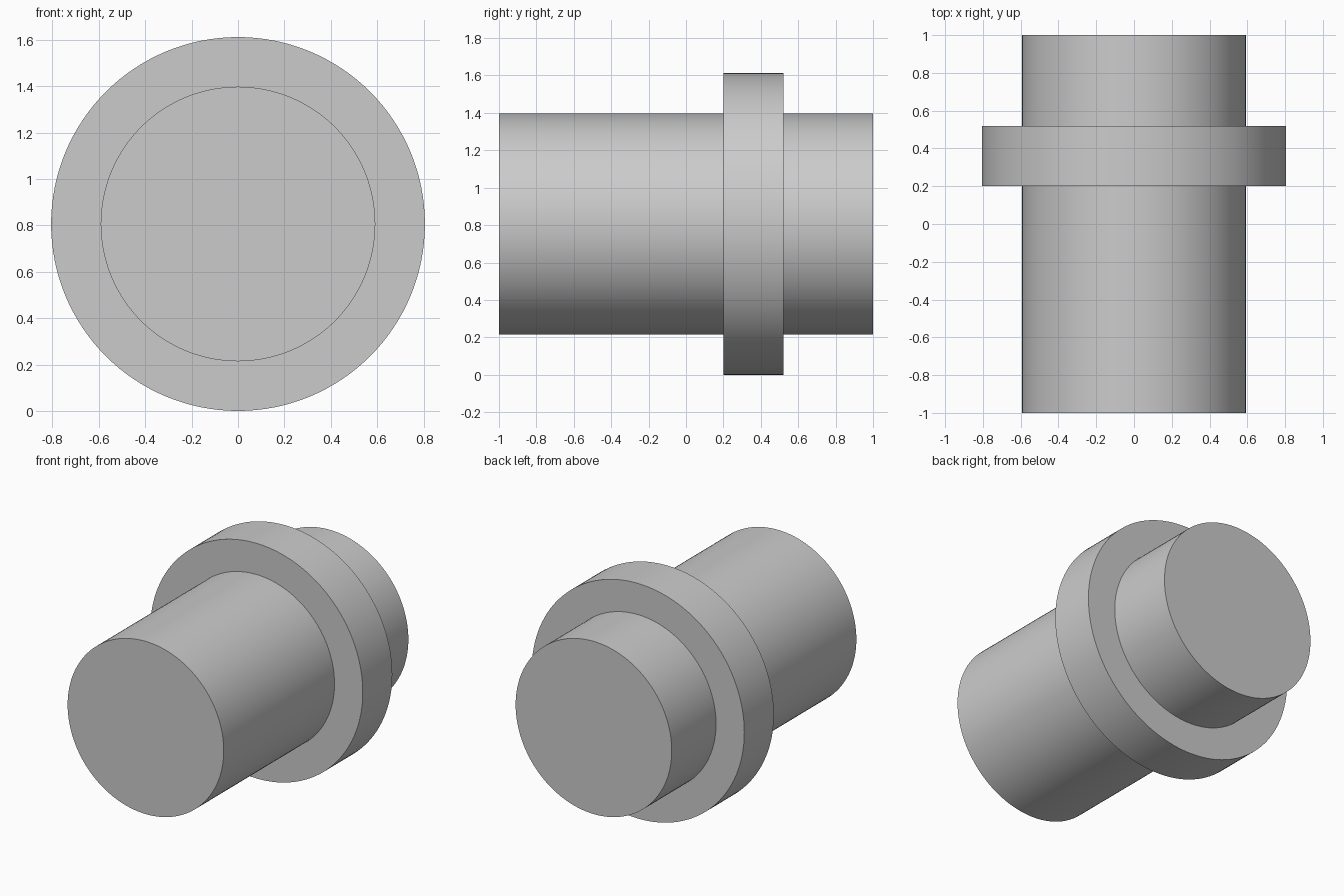
import bpy
import bmesh
import math
from mathutils import Matrix, Vector

cube = bpy.data.objects.get("Cube")
if cube:
    bpy.data.objects.remove(cube, do_unlink=True)

SEGMENTS = 128
SHAFT_R, FLANGE_R = 0.592, 0.806
FLANGE_FRONT, FLANGE_BACK = 0.2, 0.52

# Single plain grey
grey = bpy.data.materials.new("light_grey")
grey.use_nodes = True
colour = (0.6, 0.6, 0.6, 1)
grey.diffuse_color = colour
grey.node_tree.nodes["Principled BSDF"].inputs["Base Color"].default_value = colour

# Stepped half-profile as (radius, y), from the front end to the back end
profile = [
    (SHAFT_R, -1), (SHAFT_R, FLANGE_FRONT),
    (FLANGE_R, FLANGE_FRONT), (FLANGE_R, FLANGE_BACK),
    (SHAFT_R, FLANGE_BACK), (SHAFT_R, 1),
]

# Revolve the profile about the y axis
bm = bmesh.new()
rings = []
for radius, y in profile:
    ring = []
    for i in range(SEGMENTS):
        a = math.tau * i / SEGMENTS
        ring.append(bm.verts.new((radius * math.cos(a), y, radius * math.sin(a))))
    rings.append(ring)
for near, far in zip(rings, rings[1:]):
    for i in range(SEGMENTS):
        j = (i + 1) % SEGMENTS
        bm.faces.new((near[i], near[j], far[j], far[i]))

# Flat end caps
bm.faces.new(rings[0])
bm.faces.new(rings[-1])
bmesh.ops.recalc_face_normals(bm, faces=bm.faces)
bmesh.ops.transform(bm, matrix=Matrix.Translation(Vector((0, 0, FLANGE_R))), verts=bm.verts)

mesh = bpy.data.meshes.new("flanged_shaft")
bm.to_mesh(mesh)
bm.free()
mesh.materials.append(grey)
shaft = bpy.data.objects.new("flanged_shaft", mesh)
bpy.context.collection.objects.link(shaft)

# Smooth round walls with crisp shoulders
bpy.ops.object.select_all(action="DESELECT")
shaft.select_set(True)
bpy.context.view_layer.objects.active = shaft
bpy.ops.object.shade_smooth_by_angle(angle=math.radians(30))
